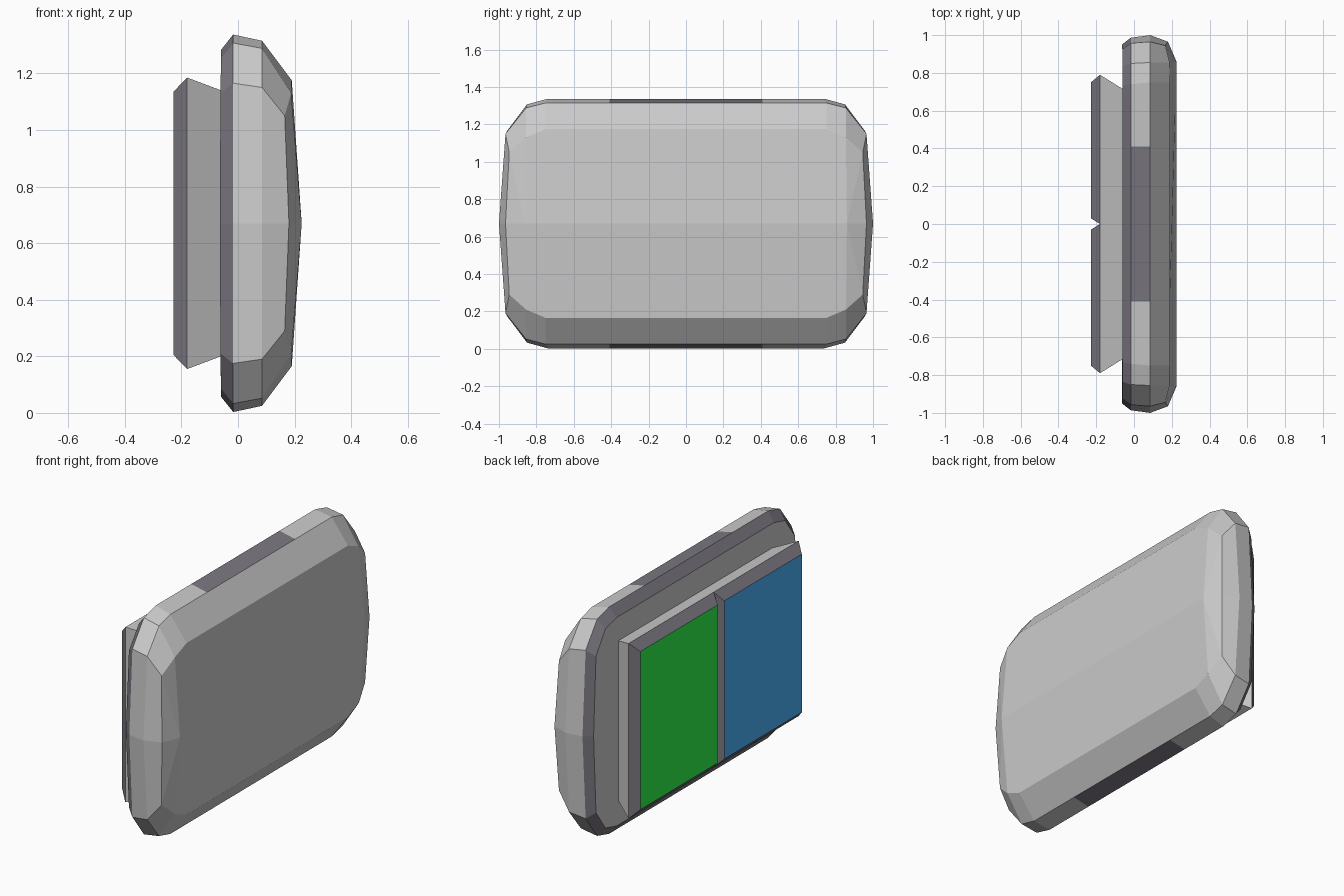
import bpy

if "Cube" in bpy.data.objects:
    bpy.data.objects.remove(bpy.data.objects["Cube"])

MID = 0.67


def material(name, rgb):
    m = bpy.data.materials.new(name)
    m.diffuse_color = (*rgb, 1)
    m.use_nodes = True
    m.node_tree.nodes["Principled BSDF"].inputs["Base Color"].default_value = m.diffuse_color
    return m


grey = material("grey", (0.8, 0.8, 0.8))
dark = material("dark_grey", (0.2, 0.19, 0.22))
green = material("green", (0.03, 0.9, 0.07))
blue = material("blue", (0.07, 0.45, 0.95))


def make(name, verts, faces, slots, mats):
    me = bpy.data.meshes.new(name)
    me.from_pydata(verts, [], faces)
    for m in mats:
        me.materials.append(m)
    for p, s in zip(me.polygons, slots):
        p.material_index = s
    ob = bpy.data.objects.new(name, me)
    bpy.context.collection.objects.link(ob)
    bpy.context.view_layer.objects.active = ob
    ob.select_set(True)
    bpy.ops.object.mode_set(mode='EDIT')
    bpy.ops.mesh.select_all(action='SELECT')
    bpy.ops.mesh.normals_make_consistent(inside=False)
    bpy.ops.object.mode_set(mode='OBJECT')
    ob.select_set(False)
    return ob


def ring(quarter):
    """Mirror a quarter outline (side middle -> top) into a closed loop."""
    q = [(x, y, z - MID) for x, y, z in quarter]
    top = q + [(x, -y, z) for x, y, z in reversed(q)]
    low = [(x, y, -z) for x, y, z in reversed(top[1:-1])]
    return [(x, y, z + MID) for x, y, z in top + low]


def quarter(xs, side, b, c, d):
    xa, xb, xc, xd = xs
    return [(xa, side, MID), (xb, *b), (xc, *c), (xd, *d), (xd, 0.41, d[1])]


# Body: rounded outline rings from the back to the front
rings = [ring(q) for q in (
    quarter((-0.064, -0.062, -0.06, -0.06), 0.95, (0.925, 1.13), (0.835, 1.255), (0.73, 1.283)),
    quarter((-0.017,) * 4, 0.986, (0.957, 1.165), (0.85, 1.307), (0.74, 1.337)),
    quarter((0.085,) * 4, 1.0, (0.965, 1.15), (0.855, 1.288), (0.75, 1.315)),
    quarter((0.18, 0.165, 0.188, 0.19), 0.965, (0.945, 1.05), (0.855, 1.13), (0.75, 1.175)),
)]
n = len(rings[0])
verts = [v for r in rings for v in r]
faces, slots = [list(range(n))], [0]
for k in range(3):
    for i in range(n):
        j = (i + 1) % n
        faces.append([k * n + i, k * n + j, (k + 1) * n + j, (k + 1) * n + i])
        slots.append(1 if k == 0 or (k == 1 and i in (4, 13)) else 0)

# Front face with a shallow horizontal ridge
r0, r1, f = len(verts), len(verts) + 1, 3 * n
verts += [(0.225, 0.86, MID), (0.225, -0.86, MID)]
front = [[2, 3, 4, 5, 6, 7], [11, 12, 13, 14, 15, 16]]
faces += [[f + i for i in front[0]] + [r1, r0], [f + i for i in front[1]] + [r0, r1]]
for a, b, r in ((0, 1, r0), (1, 2, r0), (7, 8, r1), (8, 9, r1),
                (9, 10, r1), (10, 11, r1), (16, 17, r0), (17, 0, r0)):
    faces.append([f + a, f + b, r])
slots += [0] * 10
make("body", verts, faces, slots, [grey, dark])


# Back panels: flared base, dark bevel and a coloured face, one each side
def panel(name, s, mat):
    def rect(x, y0, y1, z0, z1):
        return [(x, s * y0, z0), (x, s * y1, z0), (x, s * y1, z1), (x, s * y0, z1)]
    v = (rect(-0.06, 0, 0.715, 0.2, 1.14)
         + rect(-0.18, 0, 0.79, 0.155, 1.185)
         + rect(-0.228, 0.03, 0.75, 0.205, 1.135))
    fs = [[0, 1, 2, 3], [8, 9, 10, 11]]
    sl = [0, 2]
    for k in (0, 4):
        for i in range(4):
            j = (i + 1) % 4
            fs.append([k + i, k + j, k + 4 + j, k + 4 + i])
            sl.append(k // 4)
    make(name, v, fs, sl, [grey, dark, mat])


panel("left_panel", 1, green)
panel("right_panel", -1, blue)
